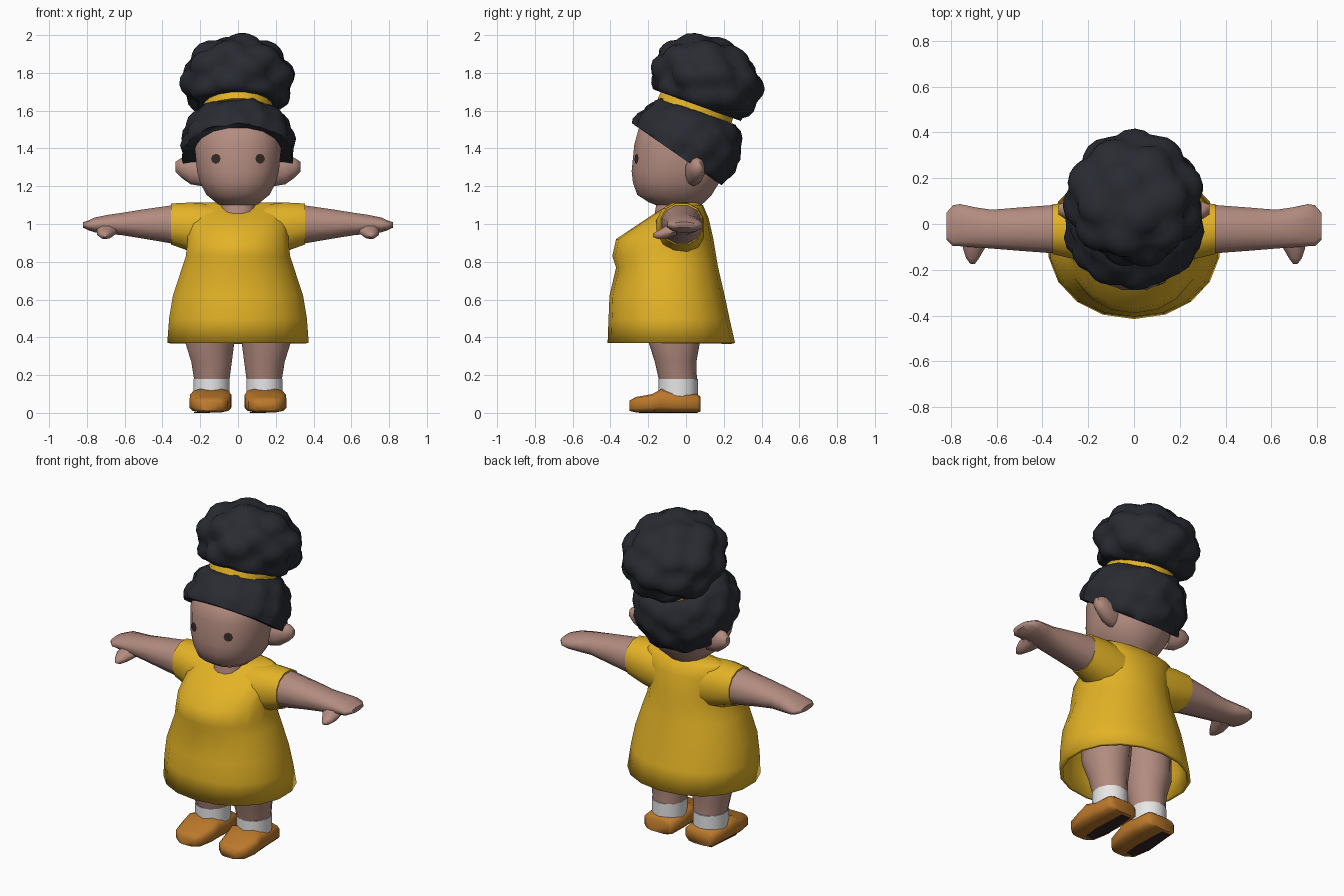
import bpy, bmesh, math
from mathutils import Vector, Matrix
from mathutils.bvhtree import BVHTree

if "Cube" in bpy.data.objects:
    bpy.data.objects.remove(bpy.data.objects["Cube"])


def material(name, r, g, b):
    m = bpy.data.materials.new(name)
    m.diffuse_color = (r, g, b, 1)
    m.use_nodes = True
    m.node_tree.nodes["Principled BSDF"].inputs["Base Color"].default_value = m.diffuse_color
    return m


SKIN = material("skin", 0.45, 0.26, 0.215)
YELLOW = material("yellow cloth", 0.77, 0.45, 0.019)
HAIR = material("black hair", 0.022, 0.024, 0.032)
WHITE = material("white sock", 0.82, 0.82, 0.82)
ORANGE = material("orange shoe", 0.50, 0.19, 0.024)
DARK = material("dark brown", 0.035, 0.022, 0.018)


def finish(name, bm, mat, mirror=False, angle=60):
    bmesh.ops.recalc_face_normals(bm, faces=bm.faces[:])
    me = bpy.data.meshes.new(name)
    bm.to_mesh(me)
    bm.free()
    me.shade_smooth()
    me.set_sharp_from_angle(angle=math.radians(angle))
    me.materials.append(mat)
    ob = bpy.data.objects.new(name, me)
    bpy.context.collection.objects.link(ob)
    if mirror:
        ob.modifiers.new("mirror", 'MIRROR')
    return ob


def loft(name, rings, mat, axis='z', n=14, power=2.0, mirror=False, open_start=False):
    """Each ring: position on the axis, then low/high of the two other directions."""
    bm = bmesh.new()
    loops = []
    for t, u0, u1, v0, v1 in rings:
        loop = []
        for i in range(n):
            a = 2 * math.pi * (i + 0.5) / n
            c, s = math.cos(a), math.sin(a)
            u = (u0 + u1) / 2 + (u1 - u0) / 2 * math.copysign(abs(c) ** (2 / power), c)
            v = (v0 + v1) / 2 + (v1 - v0) / 2 * math.copysign(abs(s) ** (2 / power), s)
            co = {'x': (t, u, v), 'y': (u, t, v), 'z': (u, v, t)}[axis]
            loop.append(bm.verts.new(co))
        loops.append(loop)
    for a, b in zip(loops, loops[1:]):
        for i in range(n):
            j = (i + 1) % n
            bm.faces.new((a[i], a[j], b[j], b[i]))
    bm.faces.new(loops[-1])
    if not open_start:
        bm.faces.new(loops[0])
    return finish(name, bm, mat, mirror)


def lumpy(radii, centre, tilt, count, depth):
    """Ellipsoid of curls: evenly spread peaks, sinking between them."""
    peaks = []
    for i in range(count):
        y = 1 - 2 * (i + 0.5) / count
        a, r = i * 2.39996, math.sqrt(1 - y * y)
        peaks.append(Vector((r * math.sin(a), y, r * math.cos(a))))
    bm = bmesh.new()
    bmesh.ops.create_icosphere(bm, subdivisions=4, radius=1)
    for v in bm.verts:
        v.co *= 1 - depth * min((v.co - p).length_squared for p in peaks)
    bm.transform(Matrix.Translation(centre) @ Matrix.Rotation(tilt, 4, 'X')
                 @ Matrix.Diagonal((*radii, 1)))
    return bm


# Dress: hollow bell with a full front, and short sleeves
dress = loft("dress", [
    (0.37, -0.38, 0.38, -0.415, 0.26),
    (0.50, -0.37, 0.37, -0.41, 0.23),
    (0.62, -0.35, 0.35, -0.405, 0.205),
    (0.77, -0.30, 0.30, -0.37, 0.17),
    (0.83, -0.28, 0.28, -0.39, 0.16),
    (0.92, -0.27, 0.27, -0.37, 0.145),
    (1.03, -0.27, 0.27, -0.205, 0.12),
    (1.10, -0.26, 0.26, -0.10, 0.09),
    (1.115, -0.24, 0.24, -0.06, 0.06)], YELLOW, n=18, power=2.1, open_start=True)
solid = dress.modifiers.new("thickness", 'SOLIDIFY')
solid.thickness = 0.02
solid.offset = -1
loft("sleeve", [
    (0.12, -0.17, 0.10, 0.82, 1.105),
    (0.25, -0.16, 0.10, 0.85, 1.118),
    (0.355, -0.135, 0.09, 0.888, 1.112)], YELLOW, 'x', 12, 2.2, True)

# Arms with flat mitten hands and thumbs
loft("arm", [
    (0.33, -0.133, 0.088, 0.89, 1.105),
    (0.50, -0.12, 0.075, 0.92, 1.08),
    (0.62, -0.11, 0.065, 0.94, 1.06),
    (0.69, -0.105, 0.075, 0.945, 1.05),
    (0.76, -0.10, 0.09, 0.955, 1.035),
    (0.79, -0.10, 0.085, 0.965, 1.02),
    (0.82, -0.07, 0.05, 0.98, 1.01)], SKIN, 'x', 12, 2.2, True)
loft("thumb", [
    (-0.05, 0.62, 0.75, 0.94, 1.01),
    (-0.11, 0.65, 0.75, 0.92, 0.99),
    (-0.15, 0.675, 0.735, 0.92, 0.965),
    (-0.175, 0.695, 0.715, 0.93, 0.95)], SKIN, 'y', 8, 2, True)

# Legs, socks and shoes
loft("leg", [
    (0.16, 0.045, 0.232, -0.14, 0.058),
    (0.27, 0.03, 0.25, -0.165, 0.055),
    (0.38, 0.015, 0.285, -0.20, 0.075),
    (0.62, 0.0, 0.27, -0.25, 0.10)], SKIN, mirror=True)
loft("sock", [
    (0.06, 0.042, 0.238, -0.146, 0.063),
    (0.18, 0.042, 0.238, -0.146, 0.063)], WHITE, mirror=True)
loft("shoe", [
    (-0.30, 0.09, 0.20, 0.010, 0.065),
    (-0.265, 0.055, 0.24, 0.002, 0.085),
    (-0.18, 0.035, 0.258, 0.002, 0.10),
    (-0.13, 0.033, 0.255, 0.002, 0.128),
    (-0.05, 0.033, 0.248, 0.002, 0.105),
    (0.06, 0.038, 0.242, 0.002, 0.10),
    (0.078, 0.06, 0.225, 0.006, 0.085)], ORANGE, 'y', 12, 3.8, True)
for side, x in (("left", 0.06), ("right", -0.235)):
    loft(side + "_sole_patch", [
        (-0.25, x + 0.03, x + 0.08, 0.0, 0.006),
        (-0.15, x, x + 0.09, 0.0, 0.006),
        (0.06, x + 0.02, x + 0.08, 0.0, 0.006)], DARK, 'y', 8, 6)

# Head with neck, and ears
head = loft("head", [
    (1.04, -0.10, 0.10, -0.17, 0.07),
    (1.10, -0.10, 0.10, -0.16, 0.08),
    (1.115, -0.12, 0.12, -0.20, 0.10),
    (1.155, -0.17, 0.17, -0.262, 0.14),
    (1.22, -0.205, 0.205, -0.285, 0.18),
    (1.28, -0.22, 0.22, -0.292, 0.20),
    (1.42, -0.235, 0.235, -0.278, 0.22),
    (1.52, -0.21, 0.21, -0.25, 0.18),
    (1.58, -0.13, 0.13, -0.13, 0.05)], SKIN, n=16, power=2.3)
loft("ear", [
    (0.19, -0.01, 0.09, 1.20, 1.36),
    (0.25, 0.0, 0.10, 1.21, 1.36),
    (0.30, 0.02, 0.10, 1.245, 1.35),
    (0.33, 0.04, 0.085, 1.275, 1.33)], SKIN, 'x', 10, 2, True)

# Eyes: thin dark plates laid on the face
tree = BVHTree.FromObject(head, bpy.context.evaluated_depsgraph_get())
hit, normal, _, _ = tree.ray_cast(Vector((0.115, -1, 1.345)), Vector((0, 1, 0)))
bm = bmesh.new()
bmesh.ops.create_circle(bm, cap_ends=True, segments=8, radius=0.027,
                        matrix=Matrix.Translation(hit + normal * 0.005)
                        @ normal.to_track_quat('Z', 'Y').to_matrix().to_4x4())
finish("eye", bm, DARK, True)

# Hair cap: flattened under the band, cut along a hairline from forehead to nape
bm = lumpy((0.312, 0.315, 0.285), (0, -0.01, 1.415), 0, 60, 1.2)
for v in bm.verts:
    v.co.z = min(v.co.z, 1.62 - 0.36 * v.co.y)
bmesh.ops.bisect_plane(bm, geom=bm.verts[:] + bm.edges[:] + bm.faces[:],
                       plane_co=(0, -0.05, 1.37), plane_no=(0, 0.69, 1), clear_inner=True)
bmesh.ops.holes_fill(bm, edges=[e for e in bm.edges if e.is_boundary])
finish("hair_cap", bm, HAIR)

# Hair puff leaning back, flattened over the band that ties it
bm = lumpy((0.315, 0.315, 0.245), (0, 0.11, 1.76), -0.36, 28, 0.9)
for v in bm.verts:
    v.co.z = max(v.co.z, 1.65 - 0.36 * v.co.y)
finish("hair_puff", bm, HAIR)
band = loft("hair_band", [
    (-0.03, -0.185, 0.185, -0.205, 0.215),
    (0.035, -0.18, 0.18, -0.20, 0.21)], YELLOW, n=16)
band.location = (0, 0.05, 1.623)
band.rotation_euler.x = -0.35
